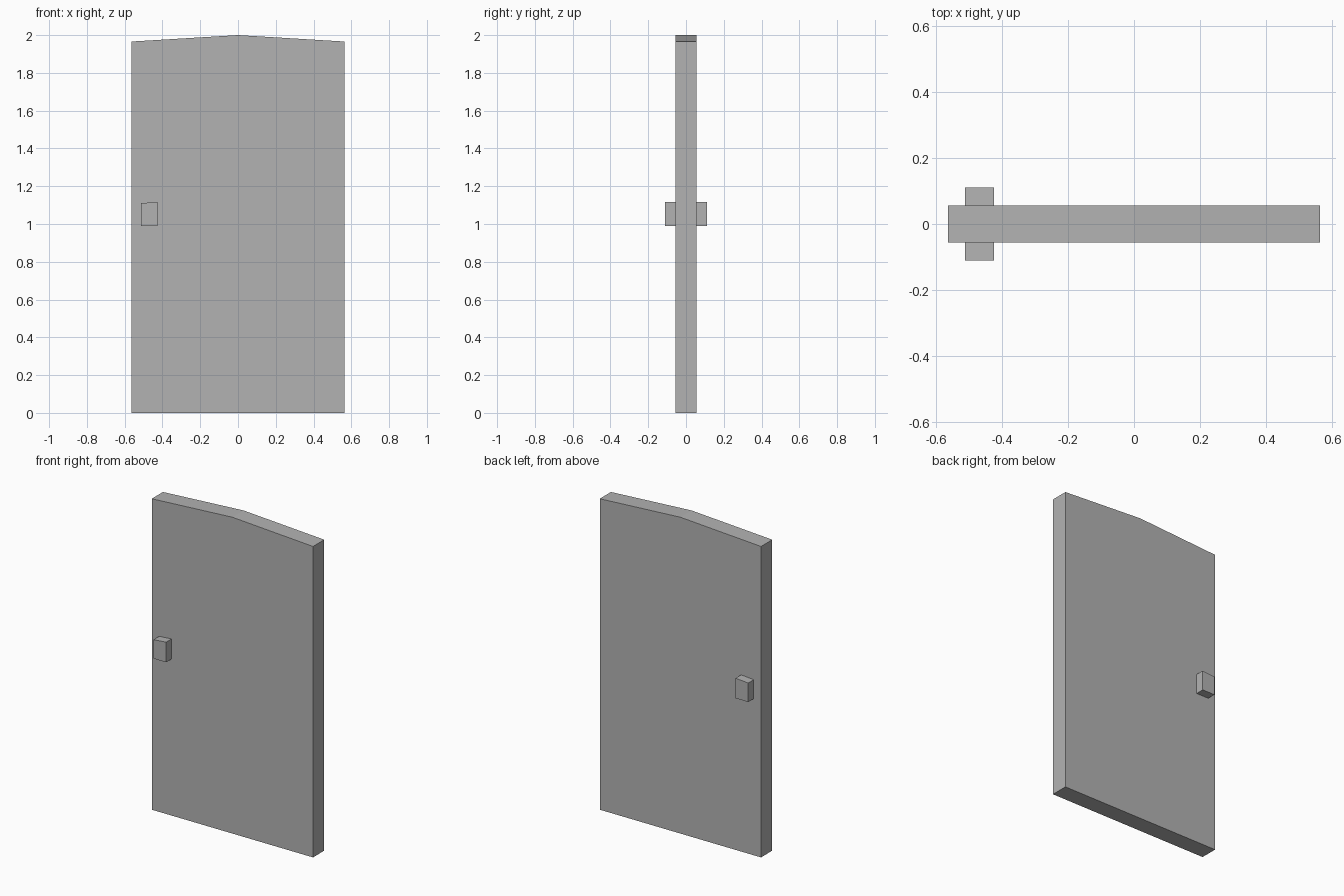
import bpy
import bmesh

cube = bpy.data.objects.get("Cube")
if cube:
    bpy.data.objects.remove(cube, do_unlink=True)

grey = bpy.data.materials.new("plain grey")
grey.use_nodes = True
colour = (0.45, 0.45, 0.45, 1)
grey.diffuse_color = colour
grey.node_tree.nodes["Principled BSDF"].inputs["Base Color"].default_value = colour


def extrude_outline(name, outline, y_front, y_back):
    """Extrude an x-z outline along y into a solid part."""
    bm = bmesh.new()
    face = bm.faces.new([bm.verts.new((x, y_front, z)) for x, z in outline])
    result = bmesh.ops.extrude_face_region(bm, geom=[face])
    moved = [g for g in result["geom"] if isinstance(g, bmesh.types.BMVert)]
    bmesh.ops.translate(bm, verts=moved, vec=(0, y_back - y_front, 0))
    bmesh.ops.recalc_face_normals(bm, faces=bm.faces)
    mesh = bpy.data.meshes.new(name)
    bm.to_mesh(mesh)
    bm.free()
    mesh.materials.append(grey)
    obj = bpy.data.objects.new(name, mesh)
    bpy.context.collection.objects.link(obj)
    return obj


half_width, half_depth, handle_reach = 0.564, 0.056, 0.111

# Door panel with a shallow peaked top
extrude_outline("door_panel",
                [(-half_width, 0), (half_width, 0), (half_width, 1.966),
                 (0, 2), (-half_width, 1.966)],
                -half_depth, half_depth)

# Block handles on both faces, with tops sloping like the door
handle = [(-0.513, 0.99), (-0.425, 0.99), (-0.425, 1.117), (-0.513, 1.11)]
for side, name in ((-1, "front_handle"), (1, "back_handle")):
    extrude_outline(name, handle, side * half_depth, side * handle_reach)
